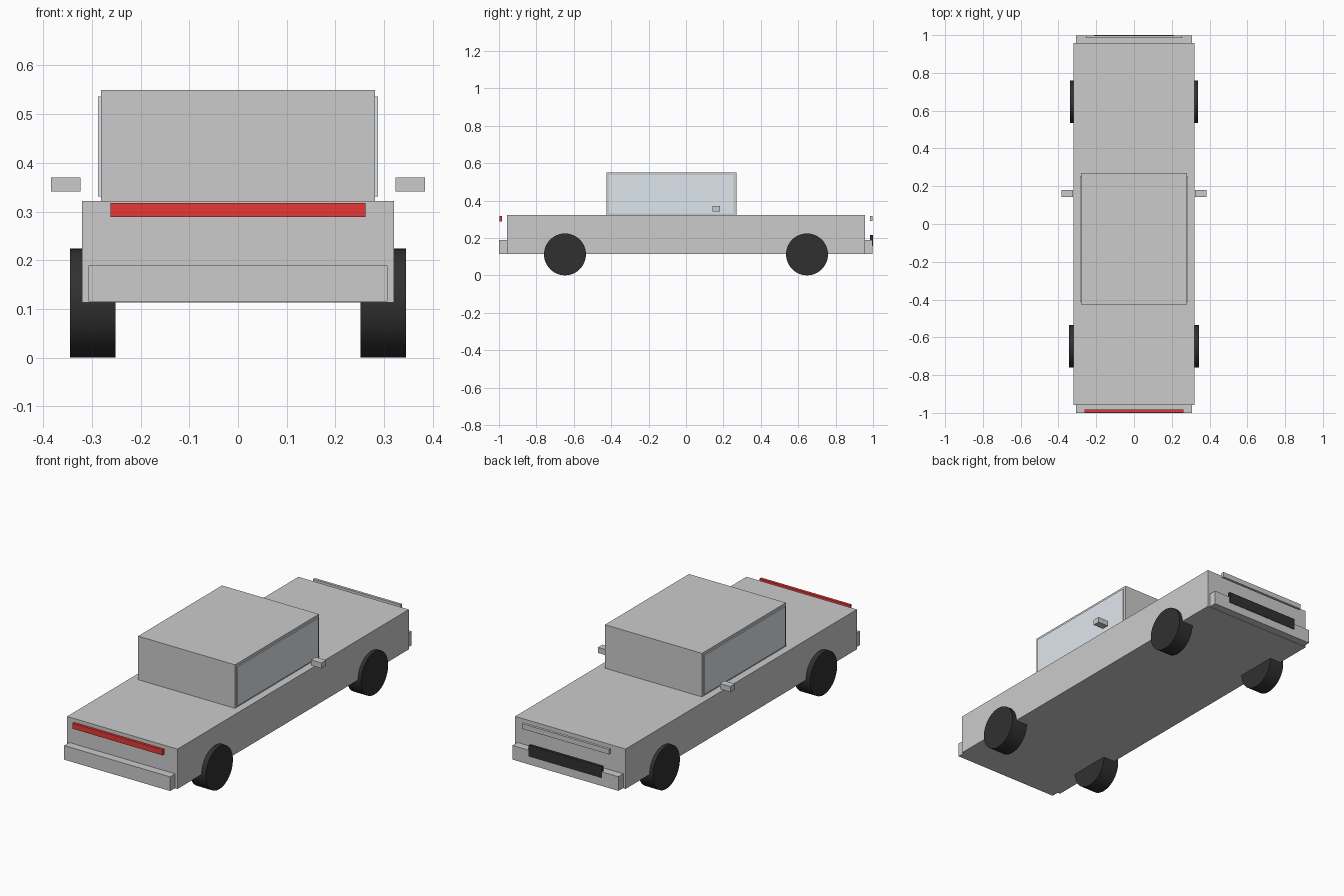
import bpy, math

if "Cube" in bpy.data.objects:
    bpy.data.objects.remove(bpy.data.objects["Cube"])


def material(name, rgb):
    m = bpy.data.materials.new(name)
    m.diffuse_color = (*rgb, 1)
    m.use_nodes = True
    m.node_tree.nodes["Principled BSDF"].inputs["Base Color"].default_value = m.diffuse_color
    return m


RED = material("red", (0.8, 0.04, 0.04))
BLACK = material("black", (0.03, 0.03, 0.03))
GLASS = material("glass", (0.74, 0.8, 0.85))


def box(name, x, y, z, mat=None):
    """Box from (min, max) ranges on each axis."""
    axes = (x, y, z)
    bpy.ops.mesh.primitive_cube_add(size=1, location=[(a + b) / 2 for a, b in axes])
    o = bpy.context.object
    o.name = name
    o.scale = [b - a for a, b in axes]
    bpy.ops.object.transform_apply(location=False, rotation=False, scale=True)
    if mat:
        o.data.materials.append(mat)
    return o


def wheel(name, side, y, inner, outer, r=0.112):
    bpy.ops.mesh.primitive_cylinder_add(
        vertices=48, radius=r, depth=outer - inner,
        location=(side * (inner + outer) / 2, y, r), rotation=(0, math.pi / 2, 0))
    o = bpy.context.object
    o.name = name
    o.data.materials.append(BLACK)
    bpy.ops.object.shade_smooth_by_angle(angle=math.radians(30))


# Body and cabin
box("body", (-0.32, 0.32), (-0.958, 0.957), (0.113, 0.322))
box("cabin", (-0.281, 0.281), (-0.426, 0.269), (0.322, 0.55))

# Bumpers
box("front_bumper", (-0.307, 0.307), (-1.0, -0.958), (0.115, 0.189))
box("rear_bumper", (-0.307, 0.307), (0.957, 0.998), (0.115, 0.189))

# Light bars and grille
box("red_light_bar", (-0.262, 0.262), (-0.998, -0.983), (0.289, 0.318), RED)
box("clear_light_bar", (-0.253, 0.253), (0.984, 0.998), (0.291, 0.318))
box("grille", (-0.212, 0.212), (0.984, 1.0), (0.157, 0.216), BLACK)

# Paired parts: side windows, mirrors, wheels
for s, label in ((-1, "left"), (1, "right")):
    box(label + "_window", sorted((s * 0.275, s * 0.287)), (-0.413, 0.255), (0.331, 0.536), GLASS)
    box(label + "_mirror", sorted((s * 0.323, s * 0.384)), (0.143, 0.181), (0.341, 0.37))
    wheel(label + "_front_wheel", s, -0.647, 0.252, 0.345)
    wheel(label + "_rear_wheel", s, 0.647, 0.255, 0.339)
